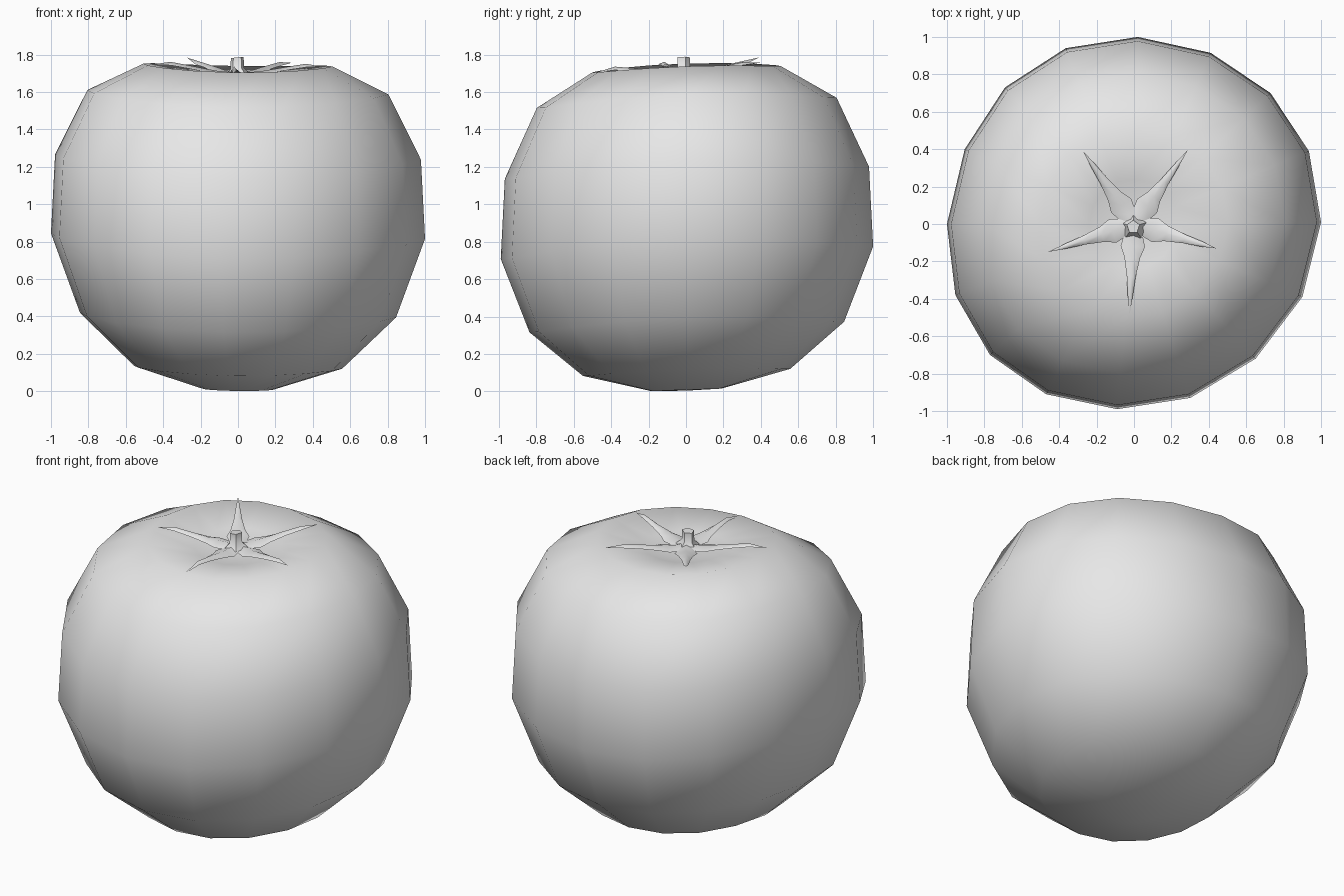
import bpy, bmesh, math
from mathutils import Vector

cube = bpy.data.objects.get("Cube")
if cube:
    bpy.data.objects.remove(cube)

grey = bpy.data.materials.new("light grey")
grey.use_nodes = True
grey.diffuse_color = (0.8, 0.8, 0.8, 1)
grey.node_tree.nodes["Principled BSDF"].inputs["Base Color"].default_value = (0.8, 0.8, 0.8, 1)


def lean(x, y):
    """Slight tilt and saddle that make the fruit uneven."""
    return -0.015 * x + 0.035 * y + 0.045 * (x * x - y * y)


def finish(name, bm):
    bmesh.ops.recalc_face_normals(bm, faces=bm.faces)
    mesh = bpy.data.meshes.new(name)
    bm.to_mesh(mesh)
    bm.free()
    mesh.materials.append(grey)
    for p in mesh.polygons:
        p.use_smooth = True
    obj = bpy.data.objects.new(name, mesh)
    bpy.context.collection.objects.link(obj)
    return obj


def bridge(bm, a, b, closed=True):
    n = len(a)
    for i in range(n if closed else n - 1):
        j = (i + 1) % n
        bm.faces.new((a[i], a[j], b[j], b[i]))


# Fruit body: uneven outline scaled along a profile, dimpled at the top
outline = [(1, .01), (.935, .39), (.73, .7), (.41, .915), (.02, 1), (-.365, .94),
           (-.69, .73), (-.905, .4), (-1, 0), (-.955, -.38), (-.77, -.7), (-.47, -.91),
           (-.09, -.99), (.3, -.93), (.65, -.72), (.9, -.39)]
profile = [(.19, .01), (.557, .115), (.845, .375), (1, .785), (.978, 1.21),
           (.805, 1.57), (.505, 1.733), (.24, 1.69)]
bm = bmesh.new()
rings = []
for r, z in profile:
    rings.append([bm.verts.new((x * r, y * r, z + lean(x * r, y * r))) for x, y in outline])
for a, b in zip(rings, rings[1:]):
    bridge(bm, a, b)
for ring, z in ((rings[0], .004), (rings[-1], 1.64)):
    pole = bm.verts.new((0, 0, z))
    for i in range(len(ring)):
        bm.faces.new((ring[i], ring[(i + 1) % len(ring)], pole))
finish("fruit_body", bm)

# Calyx: five folded, tapering sepals (angle, length, tip height)
sepals = [(54, .49, 1.75), (125, .475, 1.77), (198, .485, 1.737), (267, .5, 1.727), (343.5, .46, 1.74)]
stations = [(0.06, .05, 1.69), (.12, .065, 1.695), (.18, .042, 1.705), (.28, .024, 1.722), (.38, .014, 1.737)]
bm = bmesh.new()
for angle, length, tip_z in sepals:
    a = math.radians(angle)
    out, side = Vector((math.cos(a), math.sin(a), 0)), Vector((-math.sin(a), math.cos(a), 0))
    rows = []
    for r, w, z in stations:
        row = []
        for s, lift in ((-1, 0), (0, .018), (1, 0)):
            p = out * r + side * (s * w)
            row.append(bm.verts.new((p.x, p.y, z + lift + lean(p.x, p.y))))
        rows.append(row)
    for a_row, b_row in zip(rows, rows[1:]):
        bridge(bm, a_row, b_row, False)
    p = out * length
    tip = bm.verts.new((p.x, p.y, tip_z + lean(p.x, p.y)))
    for i in range(2):
        bm.faces.new((rows[-1][i], rows[-1][i + 1], tip))
    hub = bm.verts.new((0, 0, 1.715))
    for i in range(2):
        bm.faces.new((hub, rows[0][i], rows[0][i + 1]))
bmesh.ops.remove_doubles(bm, verts=bm.verts, dist=.004)
finish("calyx", bm)

# Stem: short five-sided stub flaring into the calyx
bm = bmesh.new()
rings = []
for r, z in ((.075, 1.69), (.038, 1.725), (.036, 1.785)):
    rings.append([bm.verts.new((r * math.cos(t) - .004, r * math.sin(t) - .015, z + .1 * r * math.cos(t)))
                  for t in (math.radians(18 + 72 * i) for i in range(5))])
for a, b in zip(rings, rings[1:]):
    bridge(bm, a, b)
bm.faces.new(rings[-1])
stem = finish("stem", bm)
bpy.context.view_layer.objects.active = stem
stem.select_set(True)
bpy.ops.object.shade_smooth_by_angle(angle=math.radians(50))
stem.select_set(False)
